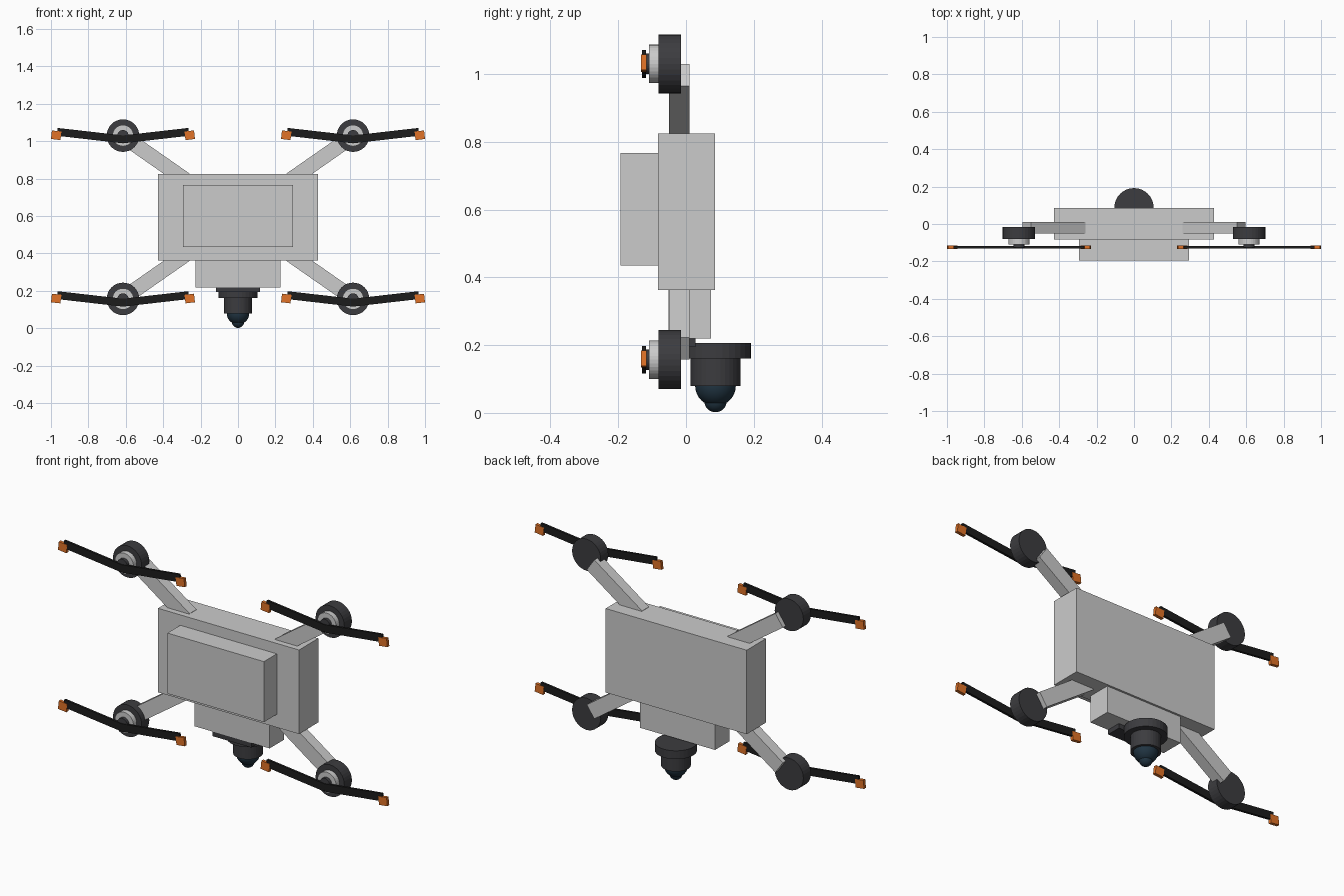
import bpy, math
from mathutils import Vector

if "Cube" in bpy.data.objects:
    bpy.data.objects.remove(bpy.data.objects["Cube"])


def material(name, rgb):
    m = bpy.data.materials.new(name)
    m.diffuse_color = (*rgb, 1)
    m.use_nodes = True
    m.node_tree.nodes["Principled BSDF"].inputs["Base Color"].default_value = m.diffuse_color
    return m


DARK = material("dark_metal", (0.045, 0.045, 0.05))
BLACK = material("blade_black", (0.012, 0.012, 0.012))
ORANGE = material("tip_orange", (0.75, 0.17, 0.02))
GLASS = material("lens_glass", (0.015, 0.035, 0.055))


def finish(name, mat):
    o = bpy.context.object
    o.name = name
    if mat:
        o.data.materials.append(mat)
    return o


def box(name, center, size, mat=None, tilt=0):
    """Box with full sizes, turned about the y axis by tilt."""
    bpy.ops.mesh.primitive_cube_add(size=1, location=center)
    bpy.context.object.scale = size
    bpy.ops.object.transform_apply(location=False, rotation=False, scale=True)
    bpy.context.object.rotation_euler.y = tilt
    return finish(name, mat)


def span(name, x, y, z, mat=None):
    """Box given by its extents on each axis."""
    lo, hi = Vector((x[0], y[0], z[0])), Vector((x[1], y[1], z[1]))
    return box(name, (lo + hi) / 2, hi - lo, mat)


def disc(name, center, r, depth, mat=None, facing_front=False):
    rot = (math.pi / 2, 0, 0) if facing_front else (0, 0, 0)
    bpy.ops.mesh.primitive_cylinder_add(vertices=32, radius=r, depth=depth,
                                        location=center, rotation=rot)
    return finish(name, mat)


def ball(name, center, r, mat):
    bpy.ops.mesh.primitive_uv_sphere_add(segments=32, ring_count=16, radius=r, location=center)
    bpy.ops.object.shade_smooth_by_angle(angle=math.radians(40))
    return finish(name, mat)


# Hull, front pack and belly box
span("body", (-0.428, 0.428), (-0.082, 0.085), (0.363, 0.824))
span("front_pack", (-0.293, 0.293), (-0.194, -0.082), (0.435, 0.767))
span("belly_box", (-0.228, 0.228), (-0.052, 0.074), (0.219, 0.363))

# Camera gimbal
CY = 0.087
span("gimbal_plate", (-0.117, 0.117), (-0.052, 0.028), (0.194, 0.2195), DARK)
disc("gimbal_flange", (0, CY, 0.184), 0.105, 0.046, DARK)
disc("camera_body", (0, CY, 0.12), 0.074, 0.082, DARK)
ball("camera_dome", (0, CY, 0.08), 0.06, GLASS)
ball("camera_lens", (0, CY, 0.035), 0.033, GLASS)

# Four arms, each with motor and two-blade propeller
MID_Z, PITCH = 0.5935, math.radians(6.5)
for sx, side in ((-1, "left"), (1, "right")):
    for sz, level in ((-1, "lower"), (1, "upper")):
        tag = f"{level}_{side}"
        a = Vector((sx * 0.282, -0.0195, MID_Z + sz * 0.201))
        b = Vector((sx * 0.5725, -0.0195, MID_Z + sz * 0.4035))
        d = b - a
        box("arm_" + tag, (a + b) / 2, (d.length, 0.06, 0.08), tilt=-math.atan2(d.z, d.x))

        mx, mz = sx * 0.615, MID_Z + sz * 0.4365
        disc("motor_" + tag, (mx, -0.048, mz), 0.087, 0.066, DARK, True)
        disc("motor_cap_" + tag, (mx, -0.095, mz), 0.057, 0.028, None, True)
        disc("prop_hub_" + tag, (mx, -0.117, mz), 0.03, 0.018, DARK, True)
        for s, end in ((-1, "a"), (1, "b")):
            box(f"blade_{end}_{tag}", (mx + s * 0.175, -0.124, mz), (0.355, 0.013, 0.042),
                BLACK, -s * PITCH)
            box(f"blade_tip_{end}_{tag}", (mx + s * 0.357, -0.1245, mz + 0.002),
                (0.051, 0.017, 0.046), ORANGE, -s * PITCH)
